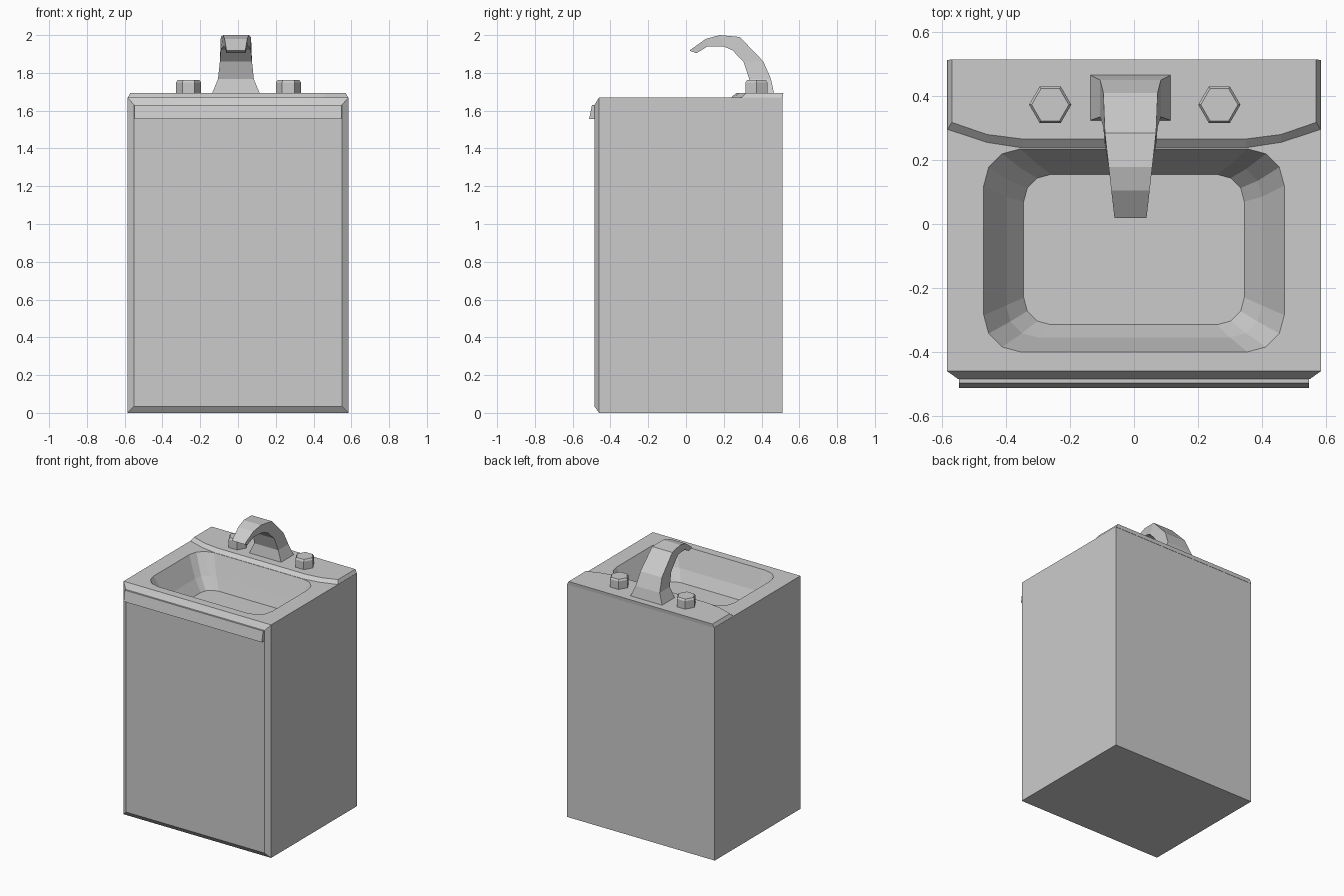
import bpy, bmesh, math

if "Cube" in bpy.data.objects:
    bpy.data.objects.remove(bpy.data.objects["Cube"], do_unlink=True)

grey = bpy.data.materials.new("light_grey")
COLOUR = (0.6, 0.6, 0.6, 1)
grey.diffuse_color = COLOUR
grey.use_nodes = True
grey.node_tree.nodes["Principled BSDF"].inputs["Base Color"].default_value = COLOUR


def finish(name, bm):
    bmesh.ops.recalc_face_normals(bm, faces=bm.faces)
    mesh = bpy.data.meshes.new(name)
    bm.to_mesh(mesh)
    bm.free()
    mesh.materials.append(grey)
    obj = bpy.data.objects.new(name, mesh)
    bpy.context.collection.objects.link(obj)
    return obj


def skin(bm, rings, skip=lambda r, i: False):
    """Join successive rings of points with quads."""
    loops = [[bm.verts.new(p) for p in ring] for ring in rings]
    for r, (a, b) in enumerate(zip(loops, loops[1:])):
        for i in range(len(a)):
            if not skip(r, i):
                j = (i + 1) % len(a)
                bm.faces.new((a[i], a[j], b[j], b[i]))
    return loops


def loft(name, rings):
    bm = bmesh.new()
    loops = skin(bm, rings)
    bm.faces.new(loops[0])
    bm.faces.new(loops[-1])
    return finish(name, bm)


def rect(hw, y, z0, z1):
    return [(-hw, y, z0), (hw, y, z0), (hw, y, z1), (-hw, y, z1)]


def rounded(hx, y0, y1, radius, z, steps=3):
    """Rounded rectangle, counter-clockwise from the right."""
    pts = []
    corners = ((hx, y1, 0), (-hx, y1, 1), (-hx, y0, 2), (hx, y0, 3))
    for x, y, quarter in corners:
        cx = x - math.copysign(radius, x)
        cy = y - radius if y == y1 else y + radius
        for k in range(steps + 1):
            t = (quarter + k / steps) * math.pi / 2
            pts.append((cx + radius * math.cos(t), cy + radius * math.sin(t), z))
    return pts


def hexagon(x, y, radius, z):
    return [(x + radius * math.cos(k * math.pi / 3),
             y + radius * math.sin(k * math.pi / 3), z) for k in range(6)]


# Cabinet with chamfered front and sunken basin
TOP = 1.67
bm = bmesh.new()
shell = skin(bm, [rect(0.585, 0.51, 0, TOP), rect(0.585, -0.46, 0, TOP),
                  rect(0.55, -0.485, 0.035, 1.63)],
             skip=lambda r, i: r == 0 and i == 2)
bm.faces.new(shell[0])
bm.faces.new(shell[-1])
bowl = skin(bm, [rounded(0.47, -0.40, 0.235, 0.115, TOP),
                 rounded(0.40, -0.355, 0.185, 0.10, TOP - 0.14),
                 rounded(0.345, -0.315, 0.155, 0.085, TOP - 0.22)])
bm.faces.new(bowl[-1])
# Worktop surface between cabinet edge and basin rim
rim = [e for e in bm.edges
       if len(e.link_faces) == 1 and all(abs(v.co.z - TOP) < 1e-4 for v in e.verts)]
corners = [shell[0][2], shell[0][3], shell[1][2], shell[1][3]]
rim += [bm.edges.new(pair) for pair in ((corners[0], corners[2]), (corners[1], corners[3]))
        if bm.edges.get(pair) is None]
bmesh.ops.triangle_fill(bm, edges=list(set(rim)), use_beauty=True, normal=(0, 0, 1))
finish("cabinet", bm)

# Door pull strip: one side profile swept across the front
pull = [(-0.48, 1.555), (-0.48, 1.63), (-0.498, 1.63), (-0.513, 1.555)]
loft("door_pull", [[(x, y, z) for y, z in pull] for x in (-0.548, 0.548)])


# Raised rear ledge with a curved, sloping front edge
def ledge(half, back, z):
    return half + [(-x, y, z) for x, y, _ in reversed(half)]


def ledge_half(curve, back, z):
    return [(curve[-1][0], back, z)] + [(x, y, z) for x, y in reversed(curve)]


low = [(0.35, 0.235), (0.46, 0.252), (0.585, 0.293)]
high = [(0.35, 0.266), (0.46, 0.280), (0.57, 0.318)]
loft("rear_ledge", [ledge(ledge_half(low, 0.512, TOP - 0.003), 0.512, TOP - 0.003),
                    ledge(ledge_half(high, 0.515, 1.693), 0.515, 1.693)])

# Tap knobs
for name, x in (("right_knob", -0.262), ("left_knob", 0.267)):
    loft(name, [hexagon(x, 0.373, r, z)
                for r, z in ((0.066, 1.685), (0.066, 1.75), (0.058, 1.762))])

# Drain plate
loft("drain", [hexagon(-0.012, -0.072, 0.066, TOP - 0.221 + h) for h in (0, 0.005)])

# Arched spout: half width, outer (y, z), inner (y, z) for each section
sections = [
    (0.129, (0.467, 1.685), (0.323, 1.685)),
    (0.095, (0.450, 1.767), (0.335, 1.767)),
    (0.085, (0.410, 1.860), (0.304, 1.860)),
    (0.080, (0.285, 1.990), (0.245, 1.920)),
    (0.068, (0.178, 2.000), (0.200, 1.940)),
    (0.060, (0.105, 1.980), (0.114, 1.940)),
    (0.050, (0.018, 1.918), (0.055, 1.904)),
]
CX = -0.011
loft("spout", [[(CX - w, *o), (CX + w, *o), (CX + w, *i), (CX - w, *i)]
               for w, o, i in sections])
